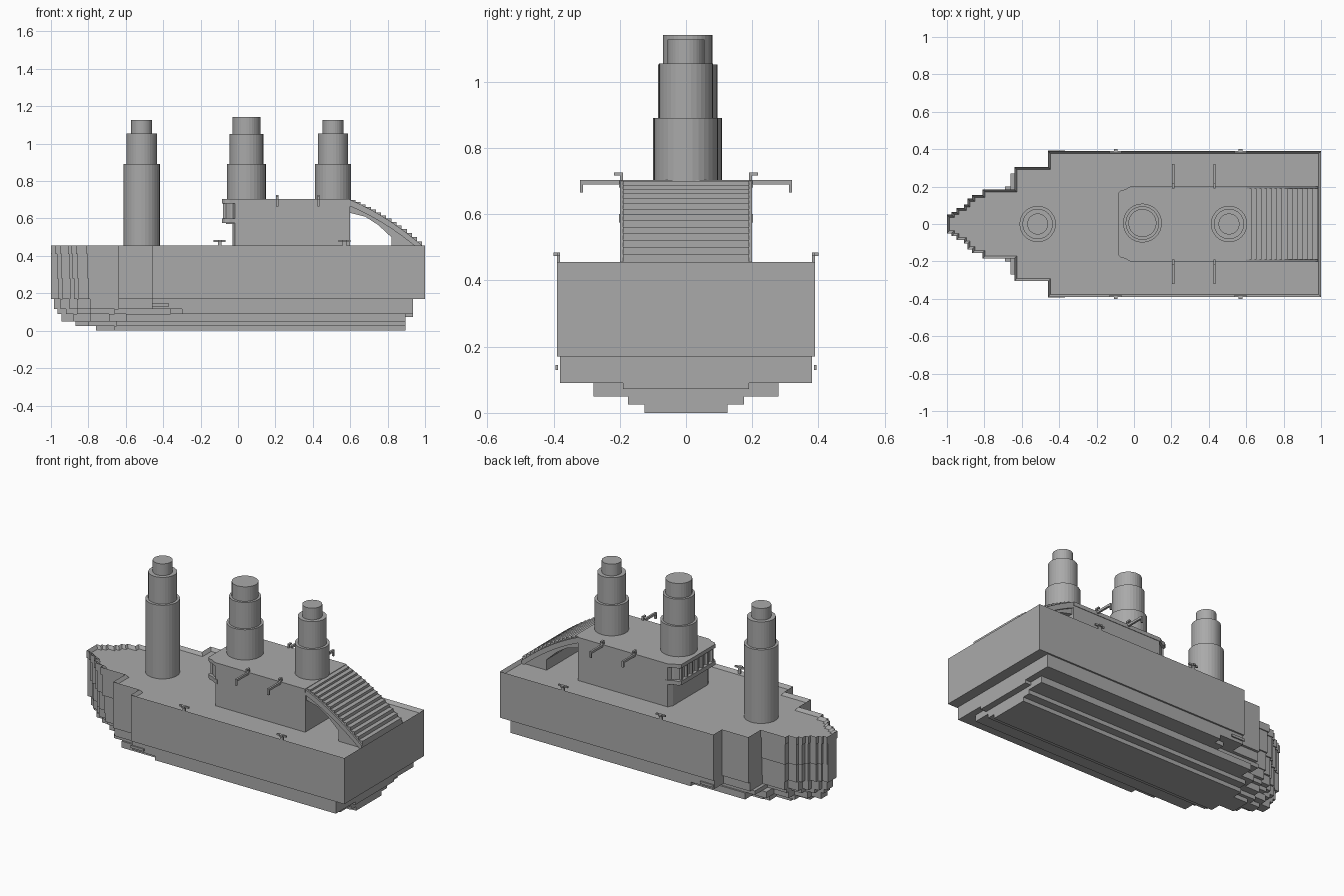
import bpy, bmesh, math

cube = bpy.data.objects.get("Cube")
if cube:
    bpy.data.objects.remove(cube, do_unlink=True)

grey = bpy.data.materials.new("plain_grey")
grey.use_nodes = True
GREY = (0.4, 0.4, 0.4, 1)
grey.diffuse_color = GREY
grey.node_tree.nodes["Principled BSDF"].inputs["Base Color"].default_value = GREY


def finish(name, bm):
    bmesh.ops.recalc_face_normals(bm, faces=bm.faces)
    mesh = bpy.data.meshes.new(name)
    bm.to_mesh(mesh)
    bm.free()
    mesh.materials.append(grey)
    obj = bpy.data.objects.new(name, mesh)
    bpy.context.collection.objects.link(obj)
    return obj


def box(name, x0, x1, y0, y1, z0, z1):
    bm = bmesh.new()
    bmesh.ops.create_cube(bm, size=1)
    for v in bm.verts:
        v.co.x = x1 if v.co.x > 0 else x0
        v.co.y = y1 if v.co.y > 0 else y0
        v.co.z = z1 if v.co.z > 0 else z0
    return finish(name, bm)


def extrude(name, points, offset, rim=0, depth=0):
    """Sweep a closed polygon by offset; rim sinks the end face inside a lip."""
    bm = bmesh.new()
    face = bm.faces.new([bm.verts.new(p) for p in points])
    out = bmesh.ops.extrude_face_region(bm, geom=[face], use_keep_orig=True)["geom"]
    bmesh.ops.translate(bm, vec=offset, verts=[g for g in out if isinstance(g, bmesh.types.BMVert)])
    bmesh.ops.recalc_face_normals(bm, faces=bm.faces)
    if rim:
        top = next(g for g in out if isinstance(g, bmesh.types.BMFace))
        bmesh.ops.inset_region(bm, faces=[top], thickness=rim, use_even_offset=True)
        bmesh.ops.translate(bm, vec=(0, 0, -depth), verts=top.verts)
    return finish(name, bm)


def stepped(stations, stern):
    """Turn (x, half width) stations into a stepped half outline."""
    pts = []
    for i, (x, w) in enumerate(stations):
        end = stations[i + 1][0] if i + 1 < len(stations) else stern
        pts += [(x, w), (end, w)]
    return pts


def slab(name, half, z0, z1, rim=0, depth=0):
    ring = half + [(x, -y) for x, y in reversed(half)]
    return extrude(name, [(x, y, z0) for x, y in ring], (0, 0, z1 - z0), rim, depth)


# Hull: stepped bow outline, narrowing as it goes down
BOW = [(-1, .05), (-.975, .065), (-.95, .085), (-.91, .105), (-.89, .135),
       (-.865, .155), (-.81, .185)]
MID = [(-.64, .305), (-.46, .39)]
slab("upper_hull", stepped(BOW + MID, 1), .41, .455, .014, .02)


def bow_at(shift, trim):
    return [(x + shift, w - trim) for x, w in BOW]


slab("middle_hull", stepped(bow_at(.006, .006) + MID, 1), .28, .41)
slab("lower_hull", stepped(bow_at(.012, .014) + MID, 1), .17, .28)
box("stem", -1, -.96, -.04, .04, .17, .42)
slab("bilge", stepped([(-.985, .03), (-.95, .06), (-.9, .09), (-.86, .13), (-.79, .165),
                       (-.64, .29), (-.46, .38)], .935), .115, .17)
slab("lower_bilge", stepped([(-.965, .03), (-.92, .06), (-.86, .1), (-.79, .145),
                             (-.66, .27), (-.36, .33), (-.3, .38)], .935), .09, .115)
slab("bottom_step_upper", stepped([(-.945, .03), (-.88, .07), (-.79, .125),
                                   (-.69, .2), (-.6, .28)], .895), .05, .09)
slab("bottom_step_lower", stepped([(-.87, .03), (-.8, .08), (-.65, .175)], .895), .025, .05)
slab("keel", stepped([(-.76, .06), (-.66, .125)], .895), 0, .025)
box("stern_block", .89, .935, -.19, .19, .072, .1)

# Rub strips beside the bow
for s in (-1, 1):
    box("bow_strip", -.46, -.37, s * .39 - .004, s * .39 + .004, .13, .145)

# Deckhouse with a bay overhanging toward the bow
slab("deckhouse", [(-.03, .17), (-.015, .2), (.6, .2)], .43, .685)
bay = [(-.085, .165), (-.07, .18), (-.045, .185), (-.03, .195), (-.015, .203)]
slab("deckhouse_roof", bay + [(.6, .203)], .68, .703)
slab("bay_floor", bay + [(0, .203)], .575, .6)
slab("bay_wall", [(-.065, .155), (-.04, .175), (0, .185)], .57, .69)
for i in range(7):
    y = -.15 + i * .05
    box("bay_post", -.08, -.06, y - .006, y + .006, .6, .685)

# Curved stairway down to the stern
STEPS = 14


def stair_z(t):
    return .7 - .245 * (.65 * t + .35 * t * t)


tread = []
for i in range(STEPS):
    z = stair_z(i / STEPS)
    tread += [(.6 + .385 * i / STEPS, z), (.6 + .385 * (i + 1) / STEPS, z)]
under = [(.985, .435), (.82, .435), (.82, .5), (.75, .565), (.68, .61), (.6, .63)]
extrude("stairway", [(x, -.19, z) for x, z in tread + under], (0, .38, 0))
rail = [(.6 + .385 * i / 7, stair_z(i / 7)) for i in range(8)]
rail += [(x, z - .035) for x, z in reversed(rail)]
for s in (-1, 1):
    extrude("stair_side", [(x, s * .195 - .005, z) for x, z in rail], (0, .01, 0))

# Davit arms on the roof and small cleats on the bulwark
for s in (-1, 1):
    def sided(name, x0, x1, a, b, z0, z1):
        box(name, x0, x1, min(s * a, s * b), max(s * a, s * b), z0, z1)
    for x in (.21, .43):
        sided("davit_arm", x - .006, x + .006, .19, .32, .69, .704)
        sided("davit_tip", x - .006, x + .006, .311, .32, .665, .695)
        sided("davit_post", x - .006, x + .006, .19, .2, .7, .726)
        sided("davit_cap", x - .006, x + .006, .195, .217, .717, .726)
    for x in (-.098, .57):
        sided("cleat_stalk", x - .01, x + .01, .38, .39, .44, .482)
        sided("cleat_bar", x - .032, x + .032, .38, .39, .474, .484)
        sided("cleat_lip", x - .01, x + .01, .385, .4, .474, .484)


# Three stepped funnels
def funnel(name, x, y, base, tiers):
    z0 = base
    for r, z1 in tiers:
        bm = bmesh.new()
        bmesh.ops.create_cone(bm, cap_ends=True, segments=32, radius1=r, radius2=r, depth=z1 - z0)
        bmesh.ops.translate(bm, vec=(x, y, (z0 + z1) / 2), verts=bm.verts)
        finish(name, bm)
        z0 = z1


SLIM = [(.097, .89), (.081, 1.055), (.056, 1.127)]
WIDE = [(.104, .89), (.09, 1.052), (.075, 1.142)]
funnel("front_funnel", -.515, 0, .43, SLIM)
funnel("middle_funnel", .045, .005, .69, WIDE)
funnel("rear_funnel", .508, 0, .69, SLIM)
